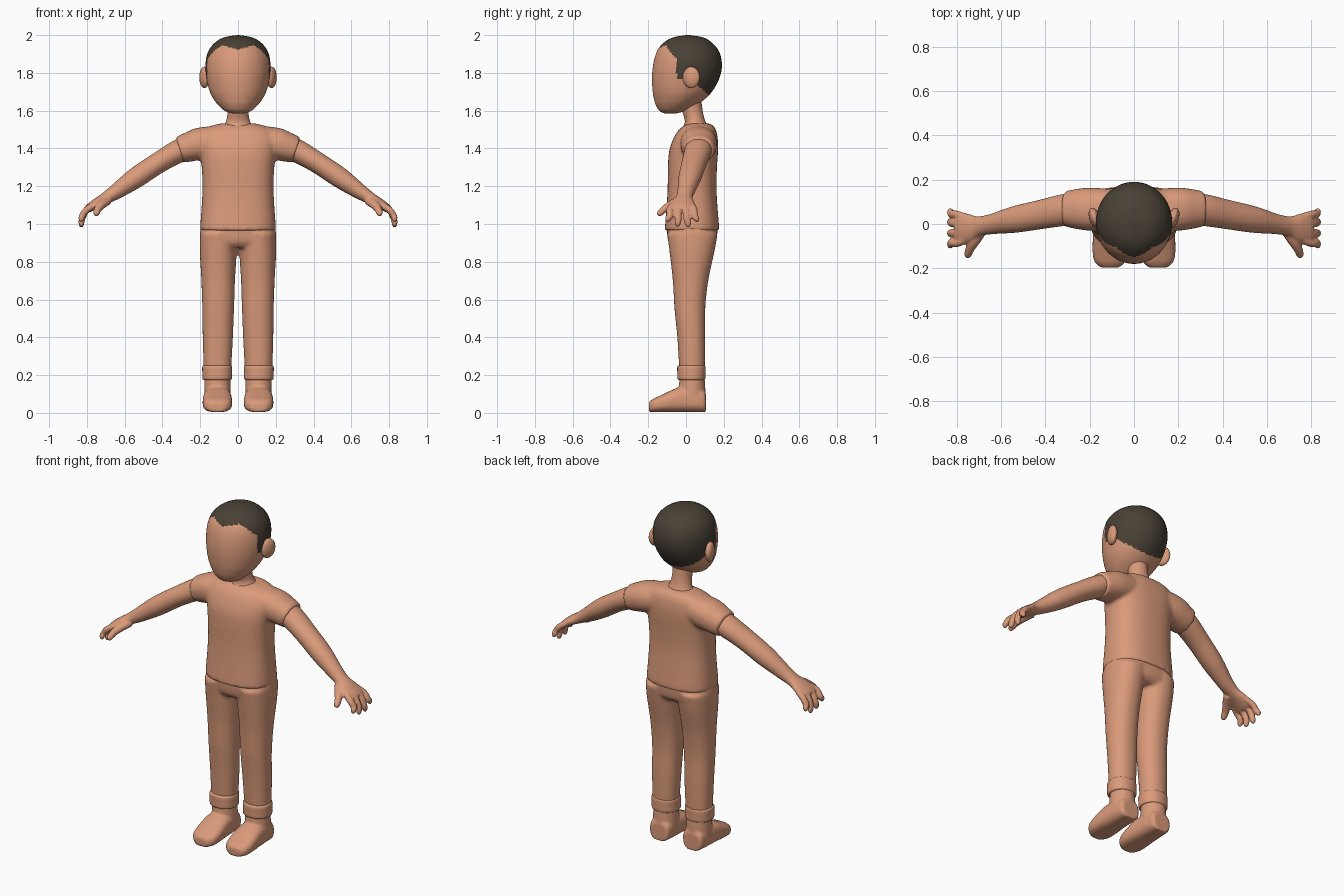
import bpy, bmesh, math
from mathutils import Vector, Matrix


def material(name, rgb):
    m = bpy.data.materials.new(name)
    m.diffuse_color = (*rgb, 1)
    return m


SKIN = material("warm_tan", (0.70, 0.325, 0.195))
HAIR = material("dark_brown_hair", (0.066, 0.052, 0.036))


def smooth_path(pts, sub):
    """Catmull-Rom interpolation of tuples."""
    out, n = [], len(pts)
    for i in range(n - 1):
        p0, p1, p2, p3 = pts[max(i - 1, 0)], pts[i], pts[i + 1], pts[min(i + 2, n - 1)]
        for k in range(sub):
            t = k / sub
            out.append([0.5 * (2 * b + (c - a) * t + (2 * a - 5 * b + 4 * c - d) * t * t
                               + (3 * b - a - 3 * c + d) * t ** 3)
                        for a, b, c, d in zip(p0, p1, p2, p3)])
    out.append(list(pts[-1]))
    return out


def tube(bm, pts, ref=(0, 1, 0), axis=None, power=2.0, segs=32, sub=4):
    """Loft superellipse rings through (x, y, z, radius_u, radius_v)."""
    pts = smooth_path(pts, sub)
    rings = []
    for i, p in enumerate(pts):
        c = Vector(p[:3])
        t = Vector(axis) if axis else Vector(pts[min(i + 1, len(pts) - 1)][:3]) - Vector(pts[max(i - 1, 0)][:3])
        t.normalize()
        u = Vector(ref)
        u = (u - t * u.dot(t)).normalized()
        v = t.cross(u)
        ring = []
        for k in range(segs):
            a = 2 * math.pi * k / segs
            cu, sv = math.cos(a), math.sin(a)
            cu = math.copysign(abs(cu) ** (2 / power), cu) * max(p[3], 0.002)
            sv = math.copysign(abs(sv) ** (2 / power), sv) * max(p[4], 0.002)
            ring.append(bm.verts.new(c + u * cu + v * sv))
        rings.append(ring)
    for r, s in zip(rings, rings[1:]):
        for k in range(segs):
            j = (k + 1) % segs
            bm.faces.new((r[k], r[j], s[j], s[k]))
    bm.faces.new(rings[0])
    bm.faces.new(rings[-1])


def column(bm, rows, **kw):
    """Upright loft from rows of (z, centre_x, radius_x, y_front, y_back)."""
    tube(bm, [(x, (f + b) / 2, z, rx, (b - f) / 2) for z, x, rx, f, b in rows],
         ref=(1, 0, 0), axis=(0, 0, 1), **kw)


def finish(name, bm, mirror=False, voxel=0, smooth=4):
    bmesh.ops.recalc_face_normals(bm, faces=bm.faces)
    me = bpy.data.meshes.new(name)
    bm.to_mesh(me)
    bm.free()
    me.materials.append(SKIN)
    me.shade_smooth()
    me.set_sharp_from_angle(angle=math.radians(50))
    ob = bpy.data.objects.new(name, me)
    bpy.context.collection.objects.link(ob)
    if mirror:
        m = ob.modifiers.new("mirror", 'MIRROR')
        m.use_mirror_merge = False
    if voxel:   # fuse overlapping lofts into one soft skin
        r = ob.modifiers.new("fuse", 'REMESH')
        r.mode, r.voxel_size, r.use_smooth_shade = 'VOXEL', voxel, True
        s = ob.modifiers.new("soften", 'SMOOTH')
        s.factor, s.iterations = 0.5, smooth
    return ob


# Head, with the hair area chosen by a hairline rule
bm = bmesh.new()
column(bm, [(1.586, 0, 0.03, -0.115, -0.05), (1.60, 0, 0.072, -0.142, 0.0), (1.63, 0, 0.105, -0.160, 0.055),
            (1.66, 0, 0.128, -0.169, 0.098), (1.70, 0, 0.149, -0.176, 0.137), (1.76, 0, 0.165, -0.180, 0.172),
            (1.82, 0, 0.172, -0.177, 0.189), (1.88, 0, 0.168, -0.166, 0.186), (1.93, 0, 0.149, -0.145, 0.165),
            (1.97, 0, 0.110, -0.105, 0.125), (1.99, 0, 0.066, -0.060, 0.083), (2.0, 0, 0.006, 0.0, 0.02)],
       segs=96, sub=8)
head = finish("head", bm)
head.data.materials.append(HAIR)


def hairline(x, y):
    x = abs(x)
    if y < -0.05:
        return 1.925 + 0.25 * x if x < 0.08 else 1.945 - 7 * (x - 0.08) ** 2 - 0.3 * (x - 0.08)
    return 1.77 - max(0, min(y - 0.03, 0.09))


for p in head.data.polygons:
    p.material_index = int(p.center.z > hairline(p.center.x, p.center.y))

# Ears
bm = bmesh.new()
bmesh.ops.create_uvsphere(bm, u_segments=24, v_segments=16, radius=1,
                          matrix=Matrix.Translation((0.178, 0.028, 1.776))
                          @ Matrix.Rotation(math.radians(-18), 4, 'Z')
                          @ Matrix.Diagonal((0.024, 0.047, 0.057, 1)))
finish("ears", bm, mirror=True)

# Neck
bm = bmesh.new()
column(bm, [(1.45, 0, 0.10, -0.05, 0.12), (1.485, 0, 0.098, -0.047, 0.125), (1.51, 0, 0.085, -0.018, 0.12),
            (1.545, 0, 0.063, -0.006, 0.102), (1.60, 0, 0.055, -0.02, 0.088), (1.67, 0, 0.06, -0.03, 0.08)])
finish("neck", bm)

# Shirt: torso and short sleeves fused
bm = bmesh.new()
column(bm, [(0.965, 0, 0.200, -0.112, 0.175), (1.0, 0, 0.199, -0.110, 0.174), (1.1, 0, 0.192, -0.102, 0.166),
            (1.2, 0, 0.188, -0.097, 0.161), (1.3, 0, 0.192, -0.096, 0.164), (1.38, 0, 0.202, -0.090, 0.169),
            (1.44, 0, 0.207, -0.072, 0.169), (1.49, 0, 0.190, -0.045, 0.161), (1.52, 0, 0.140, -0.012, 0.145),
            (1.532, 0, 0.09, 0.02, 0.12)], power=2.5, segs=48)
for s in (-1, 1):
    tube(bm, [(s * 0.10, 0.066, 1.442, 0.092, 0.080), (s * 0.20, 0.067, 1.425, 0.097, 0.085),
              (s * 0.26, 0.068, 1.407, 0.090, 0.078), (s * 0.31, 0.068, 1.392, 0.080, 0.070)], power=2.2)
finish("shirt", bm, voxel=0.01, smooth=4)

# Arms with hands, fused
bm = bmesh.new()
tube(bm, [(0.24, 0.067, 1.415, 0.070, 0.060), (0.31, 0.064, 1.388, 0.072, 0.062), (0.42, 0.043, 1.325, 0.066, 0.056),
          (0.54, 0.020, 1.245, 0.060, 0.055), (0.64, 0.0, 1.175, 0.046, 0.042), (0.70, -0.010, 1.137, 0.045, 0.032),
          (0.745, -0.017, 1.112, 0.064, 0.027), (0.79, -0.02, 1.083, 0.072, 0.022), (0.803, -0.02, 1.072, 0.064, 0.016)])
# Fingers: base y, tip y, tip z
for by, ty, tz in ((-0.074, -0.096, 1.013), (-0.037, -0.044, 0.988), (-0.001, 0.011, 0.985), (0.033, 0.057, 1.012)):
    my = (by + ty) / 2
    tube(bm, [(0.765, by, 1.098, 0.017, 0.017), (0.803, my - 0.002, 1.073, 0.018, 0.018),
              (0.825, my, (1.073 + tz) / 2, 0.018, 0.017), (0.829, ty, tz + 0.014, 0.016, 0.015),
              (0.829, ty, tz - 0.002, 0.008, 0.008)], segs=16)
# Thumb
tube(bm, [(0.69, -0.03, 1.125, 0.026, 0.024), (0.722, -0.078, 1.103, 0.026, 0.023), (0.742, -0.115, 1.078, 0.020, 0.019),
          (0.750, -0.140, 1.056, 0.017, 0.016), (0.752, -0.15, 1.046, 0.008, 0.008)], ref=(1, 0, 0), segs=16)
finish("arms", bm, mirror=True, voxel=0.006, smooth=3)

# Trousers: hips and legs fused
bm = bmesh.new()
column(bm, [(0.875, 0, 0.165, -0.07, 0.13), (0.91, 0, 0.198, -0.095, 0.160), (0.99, 0, 0.197, -0.102, 0.168)],
       power=2.5, segs=48)
for s in (-1, 1):
    column(bm, [(0.95, s * 0.10, 0.102, -0.10, 0.168), (0.85, s * 0.104, 0.098, -0.087, 0.150),
                (0.70, s * 0.105, 0.089, -0.070, 0.118), (0.55, s * 0.105, 0.084, -0.061, 0.102),
                (0.40, s * 0.107, 0.080, -0.046, 0.102), (0.23, s * 0.109, 0.073, -0.036, 0.100)], power=2.2)
finish("trousers", bm, voxel=0.01, smooth=4)

# Rolled cuffs
bm = bmesh.new()
column(bm, [(0.174, 0.11, 0.070, -0.036, 0.094), (0.181, 0.11, 0.078, -0.045, 0.102), (0.212, 0.11, 0.079, -0.046, 0.103),
            (0.243, 0.11, 0.079, -0.046, 0.103), (0.252, 0.11, 0.072, -0.038, 0.096)], power=2.2)
finish("cuffs", bm, mirror=True)

# Shoes: foot along y plus an ankle column
bm = bmesh.new()
foot = [(0.105, 0.10, 0.05), (0.09, 0.12, 0.064), (0.02, 0.13, 0.071), (-0.04, 0.13, 0.075),
        (-0.09, 0.110, 0.078), (-0.14, 0.086, 0.077), (-0.175, 0.070, 0.066), (-0.197, 0.052, 0.040)]
tube(bm, [(0.109, y, 0.004 + h / 2, rx, h / 2) for y, h, rx in foot], ref=(1, 0, 0), axis=(0, -1, 0), power=2.8)
column(bm, [(0.04, 0.109, 0.070, -0.03, 0.105), (0.12, 0.109, 0.070, -0.038, 0.103), (0.20, 0.109, 0.069, -0.033, 0.098)])
finish("shoes", bm, mirror=True, voxel=0.008, smooth=4)
